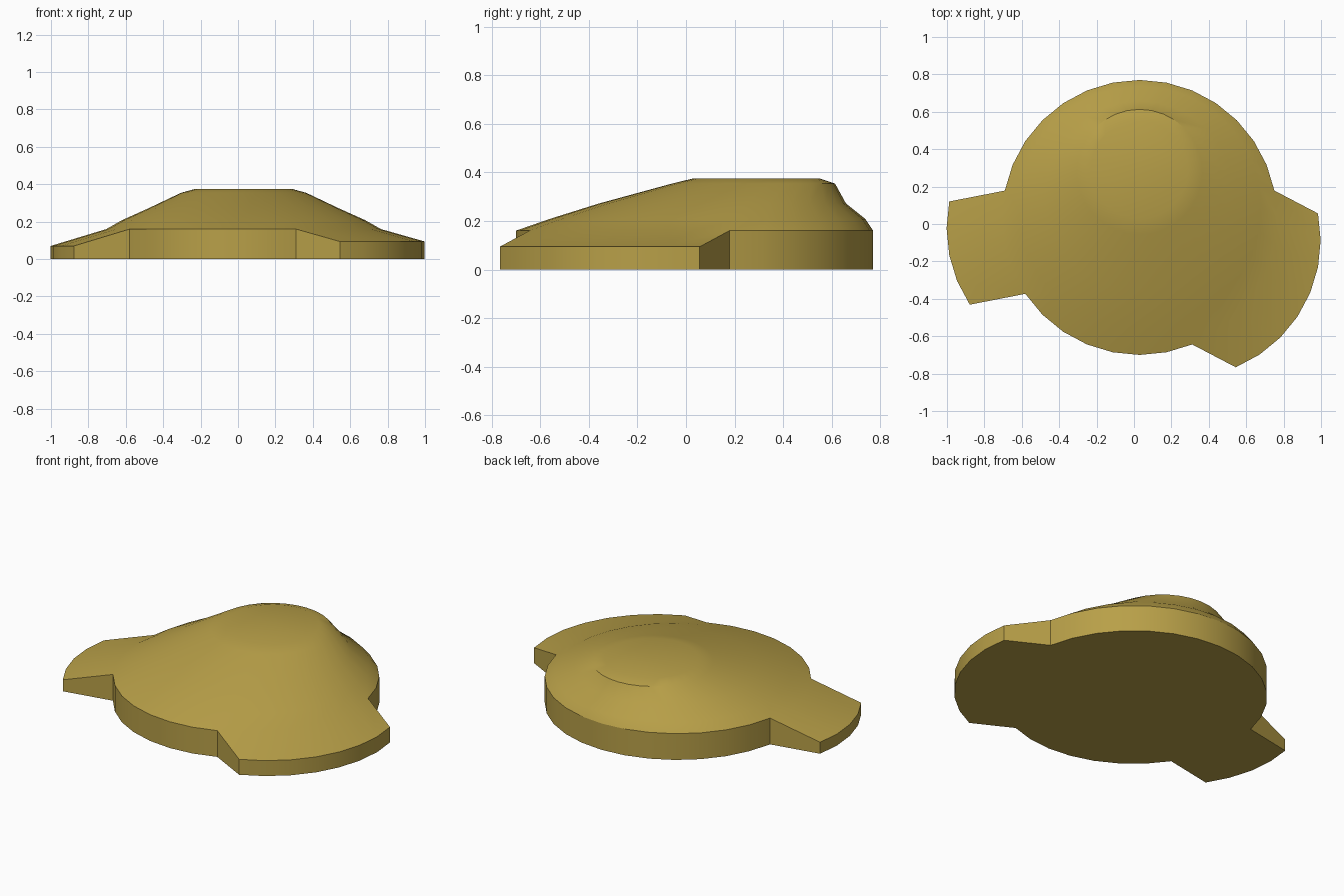
import bpy, bmesh, math
from mathutils import Vector

if "Cube" in bpy.data.objects:
    bpy.data.objects.remove(bpy.data.objects["Cube"])

SEG = 32
CX = 0.03

mat = bpy.data.materials.new("olive_gold")
mat.diffuse_color = (0.48, 0.35, 0.065, 1)
mat.use_nodes = True
mat.node_tree.nodes["Principled BSDF"].inputs["Base Color"].default_value = mat.diffuse_color

bm = bmesh.new()


def ring(radius, cy, z):
    return [bm.verts.new((CX + radius * math.cos(2 * math.pi * i / SEG),
                          cy + radius * math.sin(2 * math.pi * i / SEG), z))
            for i in range(SEG)]


# Lopsided dome: rings (radius, centre y, height) drift toward the back
profile = [(0.735, 0.035, 0.0), (0.735, 0.035, 0.16), (0.65, 0.088, 0.208),
           (0.508, 0.15, 0.272), (0.335, 0.278, 0.354), (0.26, 0.29, 0.375)]
rings = [ring(*p) for p in profile]
bm.faces.new(rings[-1])
for k, (lo, hi) in enumerate(zip(rings, rings[1:])):
    for i in range(SEG):
        j = (i + 1) % SEG
        in_flap = 15 <= i < 19 or i >= 26 or i == 0
        if k == 0 and in_flap:
            continue
        bm.faces.new((lo[i], lo[j], hi[j], hi[i]))
bm.faces.new(rings[0][::-1])


# Flaps: stretches of the rim wall pulled outward and lowered
def flap(first, count, offset, height):
    idx = [(first + n) % SEG for n in range(count + 1)]
    lo = [rings[0][i] for i in idx]
    hi = [rings[1][i] for i in idx]
    out_lo = [bm.verts.new(v.co + Vector(offset)) for v in lo]
    out_hi = [bm.verts.new((v.co.x, v.co.y, height)) for v in out_lo]
    for a in range(count):
        b = a + 1
        bm.faces.new((out_lo[a], out_lo[b], out_hi[b], out_hi[a]))
        bm.faces.new((out_hi[a], out_hi[b], hi[b], hi[a]))
        bm.faces.new((lo[a], lo[b], out_lo[b], out_lo[a]))
    for e in (0, count):
        bm.faces.new((lo[e], out_lo[e], out_hi[e], hi[e]))


flap(15, 4, (-0.297, -0.058, 0), 0.07)
flap(26, 7, (0.233, -0.122, 0), 0.094)

bmesh.ops.recalc_face_normals(bm, faces=bm.faces)
mesh = bpy.data.meshes.new("domed_cap")
bm.to_mesh(mesh)
bm.free()
mesh.materials.append(mat)
cap = bpy.data.objects.new("domed_cap", mesh)
bpy.context.collection.objects.link(cap)
bpy.context.view_layer.objects.active = cap
cap.select_set(True)
bpy.ops.object.shade_smooth_by_angle(angle=math.radians(30))
